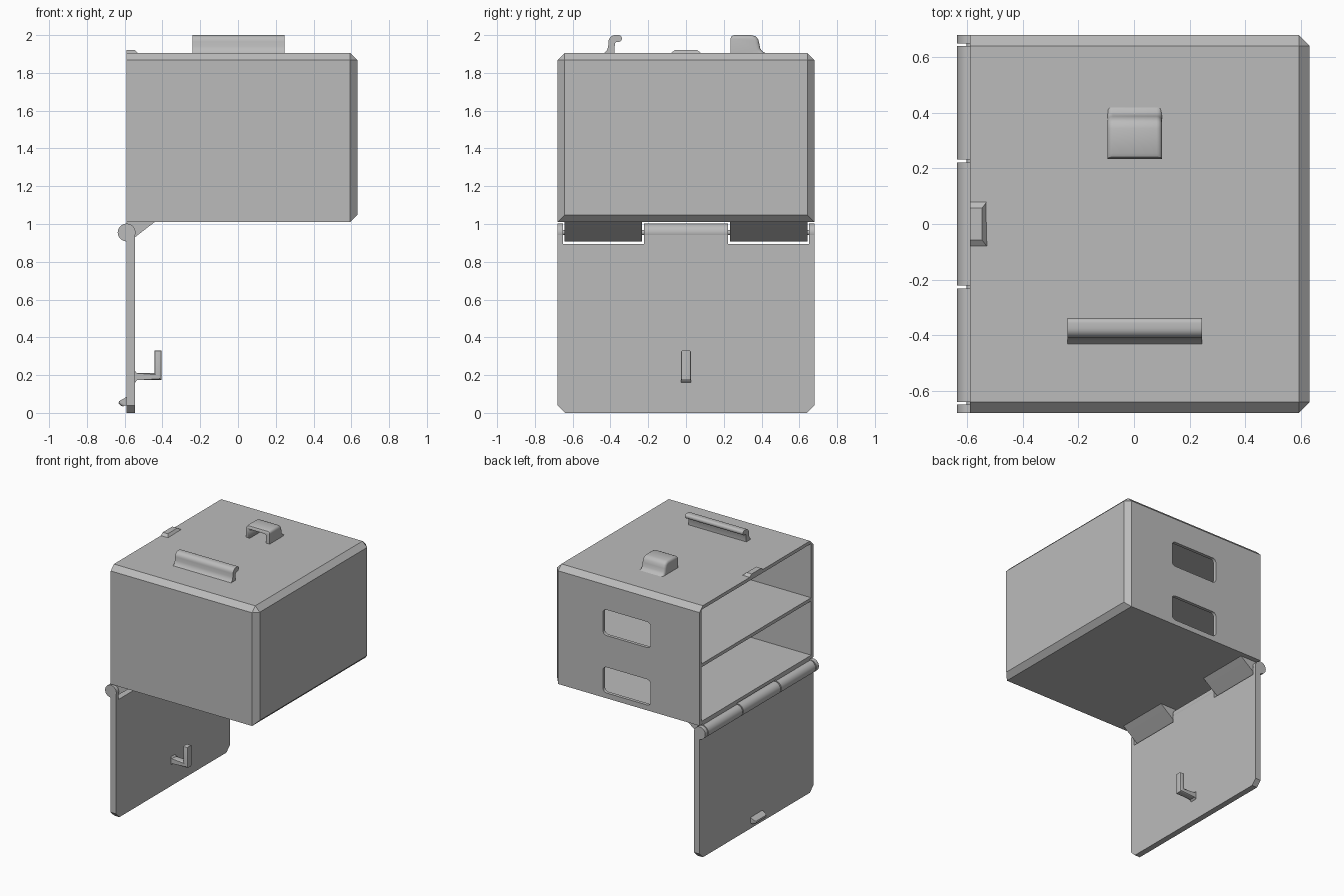
import bpy, bmesh, math
from mathutils import Vector

if "Cube" in bpy.data.objects:
    bpy.data.objects.remove(bpy.data.objects["Cube"])

grey = bpy.data.materials.new("plain_grey")
grey.use_nodes = True
COLOUR = (0.5, 0.5, 0.5, 1)
grey.diffuse_color = COLOUR
grey.node_tree.nodes["Principled BSDF"].inputs["Base Color"].default_value = COLOUR


def finish(name, bm, smooth=True):
    bmesh.ops.recalc_face_normals(bm, faces=bm.faces)
    mesh = bpy.data.meshes.new(name)
    bm.to_mesh(mesh)
    bm.free()
    obj = bpy.data.objects.new(name, mesh)
    bpy.context.collection.objects.link(obj)
    mesh.materials.append(grey)
    bpy.ops.object.select_all(action='DESELECT')
    obj.select_set(True)
    bpy.context.view_layer.objects.active = obj
    if smooth:
        bpy.ops.object.shade_smooth_by_angle(angle=math.radians(35))
    return obj


def bevel_where(bm, rule, size, segments):
    edges = [e for e in bm.edges if rule(*[v.co for v in e.verts])]
    bmesh.ops.bevel(bm, geom=edges, offset=size, segments=segments,
                    profile=0.5, affect='EDGES')


def box(name, x, y, z, rule=None, size=0.0, segments=1):
    bm = bmesh.new()
    bmesh.ops.create_cube(bm, size=1)
    for v in bm.verts:
        v.co = Vector([(r[0] + r[1]) / 2 + c * (r[1] - r[0])
                       for c, r in zip(v.co, (x, y, z))])
    if rule:
        bevel_where(bm, rule, size, segments)
    return finish(name, bm, segments > 1)


def prism(name, points, axis, low, high, rule=None, size=0.0, segments=3):
    """Extrude a 2D outline (the two other axes, in order) along an axis."""
    bm = bmesh.new()
    verts = []
    for p in points:
        co = list(p)
        co.insert(axis, low)
        verts.append(bm.verts.new(co))
    face = bm.faces.new(verts)
    new = bmesh.ops.extrude_face_region(bm, geom=[face])["geom"]
    move = Vector((0, 0, 0))
    move[axis] = high - low
    bmesh.ops.translate(bm, vec=move, verts=[g for g in new if isinstance(g, bmesh.types.BMVert)])
    bmesh.ops.recalc_face_normals(bm, faces=bm.faces)
    if rule:
        bevel_where(bm, rule, size, segments)
    return finish(name, bm)


def barrel(name, x, z, radius, low, high):
    points = [(x + radius * math.cos(math.tau * i / 32),
               z + radius * math.sin(math.tau * i / 32)) for i in range(32)]
    return prism(name, points, 1, low, high)


def cut(target, cutters):
    bpy.context.view_layer.objects.active = target
    for c in cutters:
        mod = target.modifiers.new("cut", 'BOOLEAN')
        mod.operation, mod.solver, mod.object = 'DIFFERENCE', 'EXACT', c
        bpy.ops.object.modifier_apply(modifier=mod.name)
        bpy.data.objects.remove(c)


# Cabinet shell: chamfered around the closed end and along the top sides
BACK, END, SIDE, FLOOR, ROOF = -0.59, 0.632, 0.68, 1.01, 1.905


def shell_edge(a, b):
    at_end = a.x > 0.6 and b.x > 0.6
    top_side = min(a.z, b.z) > 1.9 and abs(a.y - b.y) < 0.01
    return at_end or top_side


shell = box("cabinet_shell", (BACK, END), (-SIDE, SIDE), (FLOOR, ROOF), shell_edge, 0.038)

# Two compartments with a shelf between, each with a rounded side window
cutters = []
for z in (1.035, 1.47):
    cutters.append(box("compartment_cutter", (-0.8, 0.605), (-0.655, 0.655), (z, z + 0.41)))
    cutters.append(box("window_cutter", (-0.18, 0.22), (0.6, 0.8), (z + 0.015, z + 0.21),
                       lambda a, b: abs(a.y - b.y) > 0.1, 0.03, 5))
cut(shell, cutters)

# Open door with hinge notches and clipped lower corners
half = [(0.64, 0), (0.68, 0.04), (0.68, 0.955), (0.65, 0.955), (0.65, 0.895),
        (0.222, 0.895), (0.222, 0.955)]
outline = half + [(-y, z) for y, z in reversed(half)]
prism("door", outline, 0, BACK, -0.545)

# Hinge: door knuckles, cabinet knuckles with wedge brackets, and the pin
HX, HZ, HR = -0.59, 0.955, 0.047
barrel("hinge_pin", HX, HZ, 0.014, -0.67, 0.67)
barrel("door_knuckle_middle", HX, HZ, HR, -0.222, 0.222)
for label, s in (("left", 1), ("right", -1)):
    barrel("door_knuckle_" + label, HX, HZ, HR, s * 0.65, s * 0.68)
    barrel("cabinet_knuckle_" + label, HX, HZ, HR, s * 0.232, s * 0.642)
    wedge = [(BACK, 1.02), (-0.43, 1.02), (-0.442, FLOOR), (-0.562, 0.917), (BACK, 0.94)]
    prism("hinge_bracket_" + label, wedge, 1, s * 0.232, s * 0.642)

# Inner hook on the door
hook = [(-0.56, 0.155), (-0.545, 0.16), (-0.535, 0.173), (-0.405, 0.173), (-0.405, 0.33),
        (-0.442, 0.33), (-0.442, 0.21), (-0.535, 0.21), (-0.545, 0.222), (-0.56, 0.225)]
prism("door_hook", hook, 1, -0.026, 0.026,
      lambda a, b: abs(a.y - b.y) < 0.01 and min(a.x, b.x) > -0.54, 0.008, 2)

# Outer catch at the foot of the door
catch = [(-0.58, 0.088), (-0.59, 0.084), (-0.63, 0.062), (-0.632, 0.05), (-0.618, 0.037),
         (-0.608, 0.034), (-0.595, 0.04), (-0.58, 0.04)]
prism("door_catch", catch, 1, -0.07, 0.07,
      lambda a, b: abs(a.y - b.y) < 0.01 and max(a.x, b.x) < -0.6, 0.015, 3)

# Tapered tab on the roof edge
tab = [(-0.08, 1.9), (-0.08, ROOF), (-0.057, 1.922), (0.057, 1.922), (0.08, ROOF), (0.08, 1.9)]
tab_obj = prism("roof_tab", tab, 0, BACK, -0.53)
for v in tab_obj.data.vertices:
    if v.co.x > -0.55 and v.co.z > 1.91:
        v.co.x -= 0.018

# Curled lip on the roof: flared foot, stem, round bead
lip = [(-0.437, 1.9), (-0.432, ROOF), (-0.418, 1.92), (-0.412, 1.94), (-0.41, 1.965)]
lip += [(-0.375 + 0.035 * math.cos(t), 1.965 + 0.035 * math.sin(t))
        for t in [math.radians(a) for a in range(165, 89, -15)]]
lip += [(-0.357 + 0.018 * math.cos(t), 1.982 + 0.018 * math.sin(t))
        for t in [math.radians(a) for a in range(90, -106, -15)]]
lip += [(-0.372, 1.962), (-0.377, 1.953), (-0.378, 1.9)]
prism("roof_lip", lip, 0, -0.24, 0.245)

# Rounded hood on the roof, open toward the front
hood_side = [(0.235, 1.9), (0.235, 1.98), (0.241, 1.994), (0.255, 2.0), (0.345, 2.0),
             (0.368, 1.994), (0.382, 1.978), (0.388, 1.955), (0.393, 1.93), (0.403, 1.915),
             (0.42, ROOF), (0.42, 1.9)]
hood = prism("roof_hood", hood_side, 0, -0.096, 0.101,
             lambda a, b: abs(a.x - b.x) < 0.01 and min(a.y, b.y) > 0.24
             and max(a.z, b.z) > 1.91, 0.02, 4)
cut(hood, [box("hood_cutter", (-0.066, 0.071), (0.1, 0.355), (1.8, 1.972),
               lambda a, b: abs(a.y - b.y) > 0.1 and a.z > 1.9, 0.015, 4)])
